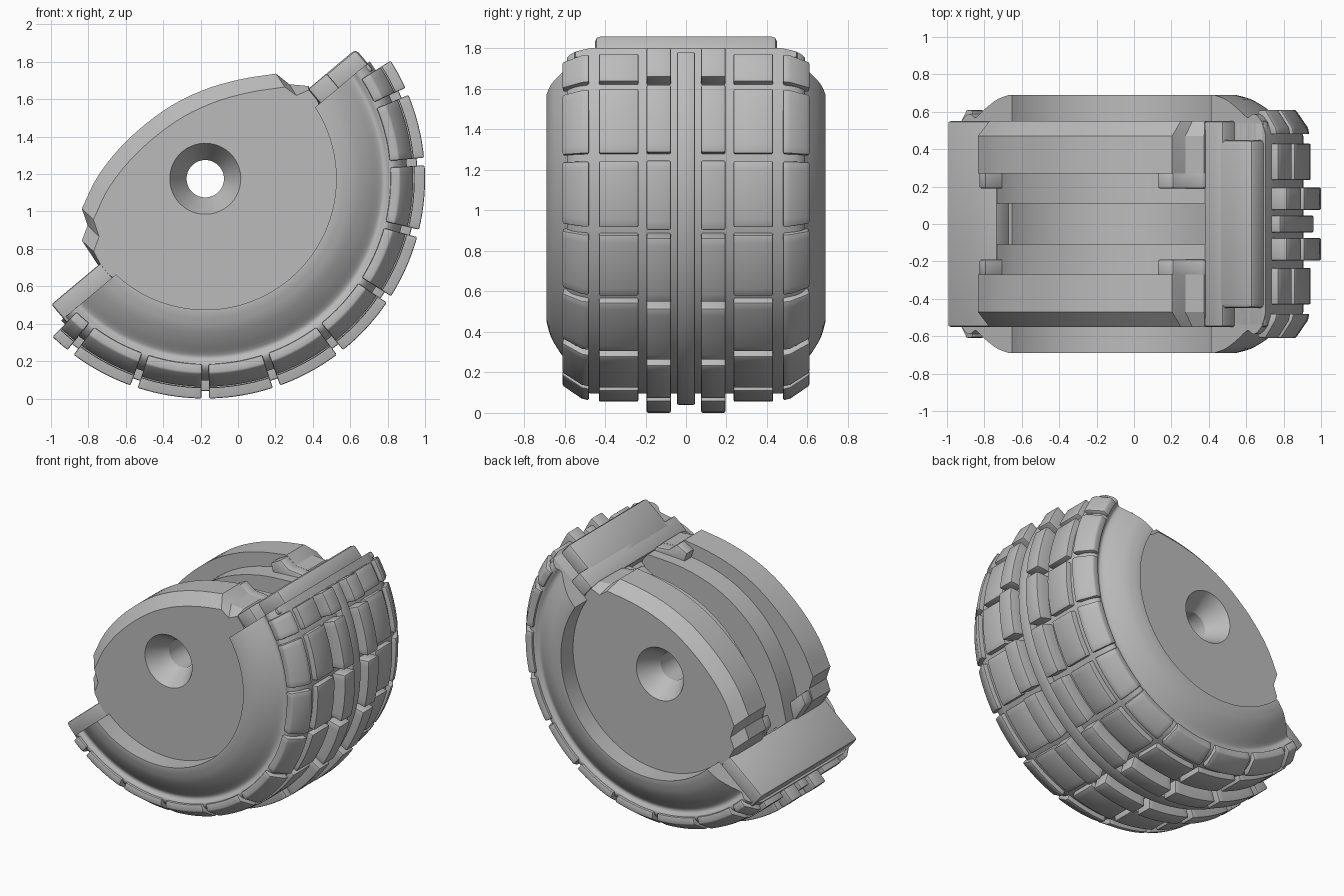
import bpy, bmesh, math
from mathutils import Vector

if "Cube" in bpy.data.objects:
    bpy.data.objects.remove(bpy.data.objects["Cube"])

TILT = math.radians(40)          # the cut plane of the half tyre leans by this much
CX, CZ = -0.175, 1.175           # wheel centre
CUT = 0.085                      # tyre stops this far below the cut plane

grey = bpy.data.materials.new("plain_grey")
grey.diffuse_color = (0.5, 0.5, 0.5, 1)
grey.use_nodes = True
grey.node_tree.nodes["Principled BSDF"].inputs["Base Color"].default_value = (0.5, 0.5, 0.5, 1)


def place(u, v, y):
    """Wheel frame (u along the cut, v away from the tyre) to the world."""
    c, s = math.cos(TILT), math.sin(TILT)
    return Vector((CX + u * c - v * s, y, CZ + u * s + v * c))


def loft(name, loops, bevel=0.0, angle=30):
    """Closed skin through equal loops of (u, v, y) points, capped at both ends."""
    bm = bmesh.new()
    rings = [[bm.verts.new(place(*p)) for p in loop] for loop in loops]
    n = len(rings[0])
    for a, b in zip(rings, rings[1:]):
        for i in range(n):
            j = (i + 1) % n
            bm.faces.new((a[i], a[j], b[j], b[i]))
    bm.faces.new(rings[0])
    bm.faces.new(rings[-1])
    bmesh.ops.recalc_face_normals(bm, faces=bm.faces)
    mesh = bpy.data.meshes.new(name)
    bm.to_mesh(mesh)
    bm.free()
    mesh.materials.append(grey)
    obj = bpy.data.objects.new(name, mesh)
    bpy.context.collection.objects.link(obj)
    bpy.ops.object.select_all(action='DESELECT')
    obj.select_set(True)
    bpy.context.view_layer.objects.active = obj
    if bevel:
        mod = obj.modifiers.new("soft_edges", 'BEVEL')
        mod.width, mod.segments = bevel, 2
        mod.limit_method = 'ANGLE'
        mod.angle_limit = math.radians(40)
        bpy.ops.object.modifier_apply(modifier=mod.name)
    bpy.ops.object.shade_smooth_by_angle(angle=math.radians(angle))
    return obj


def sweep(name, profile, start, end, steps, bevel=0.0):
    """Turn an (r, y) profile about the axle between two angles in degrees."""
    loops = []
    for k in range(steps + 1):
        a = math.radians(start + (end - start) * k / steps)
        loops.append([(r * math.cos(a), r * math.sin(a), y) for r, y in profile])
    return loft(name, loops, bevel)


def prism(name, outline, y0, y1, bevel=0.0):
    return loft(name, [[(u, v, y) for u, v in outline] for y in (y0, y1)], bevel)


def drill(obj, side):
    """Countersunk axle hole."""
    stations = [(0.05, 0.1), (0.40, 0.1), (0.55, 0.19), (0.60, 0.22)]
    turns = [math.tau * i / 48 for i in range(48)]
    cutter = loft("hole_cutter", [[(r * math.cos(t), r * math.sin(t), side * y) for t in turns]
                                  for y, r in stations])
    cutter.hide_render = True
    mod = obj.modifiers.new("hole", 'BOOLEAN')
    mod.operation, mod.solver, mod.object = 'DIFFERENCE', 'EXACT', cutter
    bpy.ops.object.select_all(action='DESELECT')
    obj.select_set(True)
    bpy.context.view_layer.objects.active = obj
    bpy.ops.object.modifier_apply(modifier=mod.name)
    bpy.data.objects.remove(cutter)
    bpy.ops.object.shade_smooth_by_angle(angle=math.radians(30))


def smooth_path(points, n):
    """Catmull-Rom curve through a few points."""
    pts = [Vector(p) for p in points]
    pts = [2 * pts[0] - pts[1]] + pts + [2 * pts[-1] - pts[-2]]
    out = []
    for a, b, c, d in zip(pts, pts[1:], pts[2:], pts[3:]):
        for k in range(n):
            t = k / n
            out.append(0.5 * (2 * b + (c - a) * t + (2 * a - 5 * b + 4 * c - d) * t * t
                              + (3 * b - a - 3 * c + d) * t ** 3))
    return [tuple(p) for p in out] + [tuple(pts[-2])]


# Tyre carcass: sidewalls with a bead groove, ends trimmed by the flat cut
wall = [(0.70, 0.69)] + smooth_path([(0.72, 0.69), (0.80, 0.667), (0.88, 0.62), (0.94, 0.575),
                                     (0.965, 0.572), (0.99, 0.588), (1.02, 0.58),
                                     (1.055, 0.54), (1.08, 0.47)], 3)
section = wall + [(r, -y) for r, y in reversed(wall)]
loops = []
for k in range(91):
    loop = []
    for r, y in section:
        trim = math.asin(CUT / r)
        a = -math.pi + trim + (math.pi - 2 * trim) * k / 90
        loop.append((r * math.cos(a), r * math.sin(a), y))
    loops.append(loop)
loft("tyre_body", loops)

# Tread: a continuous centre rib and rows of blocks split by cross gaps
FIRST, LAST, PITCH, GAP = -174, -7.5, 18.9, 1.0
gaps = [-167.8 + PITCH * k for k in range(9)]
edges = [FIRST] + [a + s * GAP for a in gaps for s in (-1, 1)] + [LAST]
spans = list(zip(edges[::2], edges[1::2]))


def rib(y0, y1, r):
    return [(1.0, y0), (r, y0), (r, y1), (1.0, y1)]


sweep("centre_rib", rib(-0.045, 0.045, 1.135), FIRST, LAST, 80, 0.008)
rows = {
    "inner_tread": rib(0.075, 0.195, 1.175),
    "middle_tread": rib(0.235, 0.43, 1.12),
    "shoulder_tread": [(1.0, 0.48), (1.113, 0.48), (1.105, 0.515), (1.04, 0.61), (0.99, 0.607)],
}
for name, profile in rows.items():
    for side in (1, -1):
        for a0, a1 in spans:
            steps = max(3, round((a1 - a0) / 2))
            sweep(name, [(r, side * y) for r, y in profile], a0, a1, steps, 0.008)

# Side cheeks: half disc below, arched top with stepped ends and a chamfered outer edge
half = [(0.72 * math.cos(a), 0.72 * math.sin(a))
        for a in (math.pi + math.pi * i / 64 for i in range(4, 61))]
arch = smooth_path([(0.651, 0.187), (0.479, 0.29), (0.287, 0.373), (0.069, 0.422),
                    (-0.193, 0.425), (-0.424, 0.382), (-0.608, 0.302)], 4)
top = [(0.74, -0.06), (0.74, 0.026), (0.669, 0.098)] + arch \
    + [(-0.643, 0.213), (-0.718, 0.171), (-0.735, 0.02), (-0.735, -0.06)]
low = [(u * 0.985, v - 0.085 * min(1, max(0, v) / 0.12)) for u, v in top]
low = [(u, max(v, -0.06)) for u, v in low]

# Lower inner ledge between cheek and centre slot
ledge_top = smooth_path([(0.73, 0.0), (0.5, 0.165), (0.25, 0.275), (0, 0.31),
                         (-0.25, 0.275), (-0.5, 0.165), (-0.73, 0.0)], 4)

for side in (1, -1):
    cheek = loft("side_cheek", [
        [(u, v, side * 0.27) for u, v in half + top],
        [(u, v, side * 0.47) for u, v in half + top],
        [(u, v, side * 0.55) for u, v in half + low]])
    drill(cheek, side)
    ledge = prism("inner_ledge", half + [(0.73, -0.06)] + ledge_top + [(-0.73, -0.06)],
                  side * 0.11, side * 0.275)
    drill(ledge, side)
    # Thickened cheek ends beside the end blocks
    prism("cheek_end_right", [(0.52, 0.1), (0.56, 0.2), (0.651, 0.18), (0.669, 0.098),
                              (0.74, 0.026), (0.74, -0.05), (0.6, -0.05)],
          side * 0.19, side * 0.28, 0.012)
    prism("cheek_end_left", [(-0.62, 0.0), (-0.643, 0.2), (-0.715, 0.165),
                             (-0.735, 0.02), (-0.735, -0.05), (-0.62, -0.05)],
          side * 0.19, side * 0.28, 0.012)


# End blocks lying on the cut faces of the tyre
def block(name, u0, u1, v0, v1, w, bevel=0.012):
    return prism(name, [(u0, v0), (u1, v0), (u1, v1), (u0, v1)], -w, w, bevel)


block("left_end_block", -1.062, -0.72, -0.12, 0.014, 0.55)
block("right_end_block", 0.73, 0.86, -0.12, 0.014, 0.55)
block("right_end_tip", 0.80, 1.062, -0.12, 0.014, 0.45, 0.025)
block("right_end_flange", 0.73, 1.062, -0.13, -0.085, 0.55)
